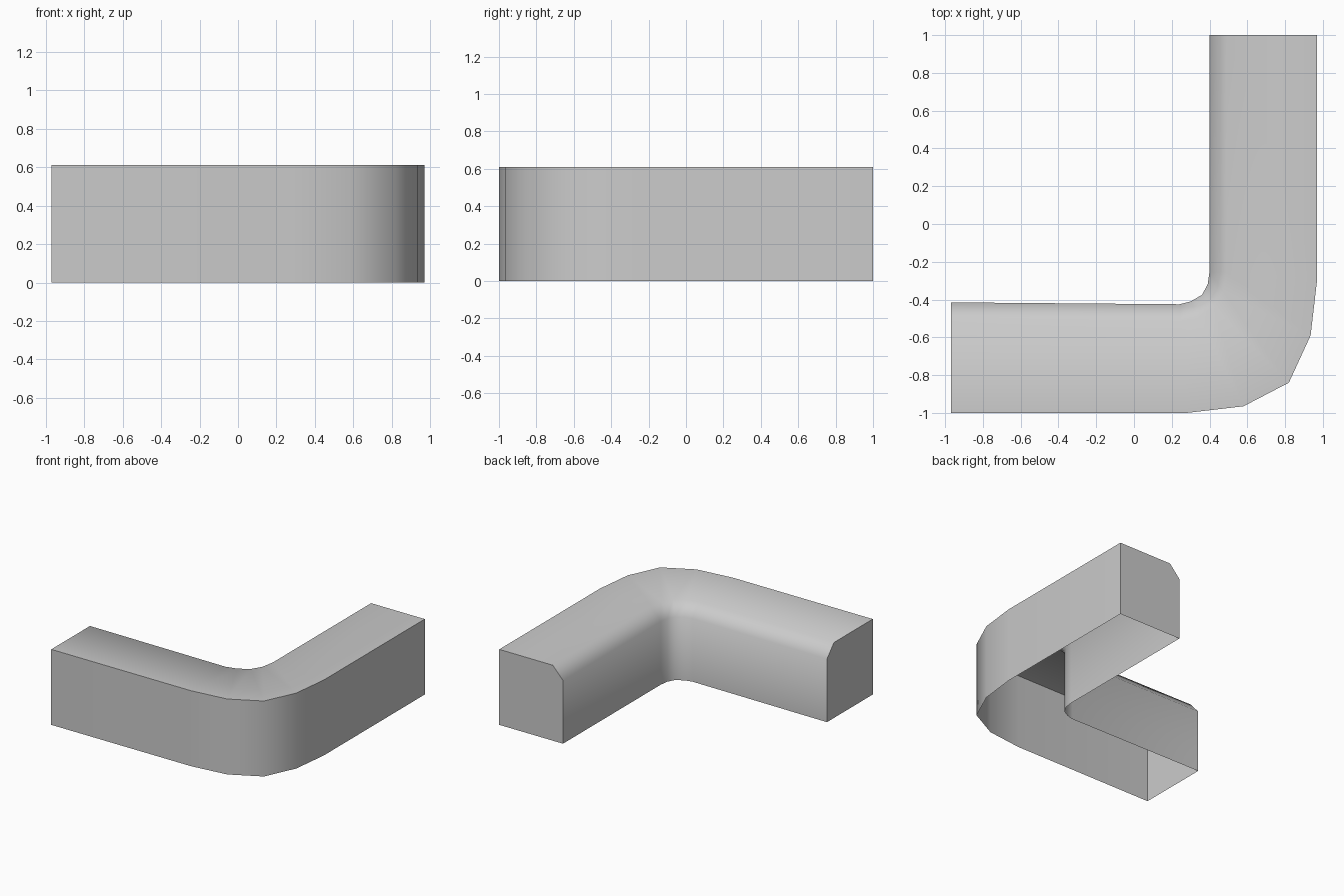
import bpy
import bmesh
import math
from mathutils import Vector

cube = bpy.data.objects.get("Cube")
if cube:
    bpy.data.objects.remove(cube, do_unlink=True)

HEIGHT = 0.61
CHAMFER = 0.09

# Plan outlines of the outer and inner walls, station by station round the bend
outer = [(-0.97, -1), (0.28, -1), (0.58, -0.965), (0.82, -0.84),
         (0.935, -0.59), (0.97, -0.29), (0.97, 1)]
inner = [(-0.97, -0.415), (0.24, -0.425), (0.30, -0.41), (0.36, -0.375),
         (0.39, -0.32), (0.40, -0.25), (0.40, 1)]

grey = bpy.data.materials.new("plain grey")
grey.use_nodes = True
colour = (0.6, 0.6, 0.6, 1)
grey.diffuse_color = colour
grey.node_tree.nodes["Principled BSDF"].inputs["Base Color"].default_value = colour

# Cross-section with a chamfered inner top edge, open underneath
bm = bmesh.new()
rings = []
for o, i in zip(outer, inner):
    o, i = Vector(o), Vector(i)
    lip = i + (o - i).normalized() * CHAMFER
    section = [(o, 0), (o, HEIGHT), (lip, HEIGHT), (i, HEIGHT - 0.1), (i, 0)]
    rings.append([bm.verts.new((p.x, p.y, z)) for p, z in section])

# Walls and top
for a, b in zip(rings, rings[1:]):
    for k in range(len(a) - 1):
        bm.faces.new((a[k], b[k], b[k + 1], a[k + 1]))

# End caps
bm.faces.new(rings[0])
bm.faces.new(rings[-1][::-1])

mesh = bpy.data.meshes.new("corner_block")
bm.to_mesh(mesh)
bm.free()
mesh.materials.append(grey)
block = bpy.data.objects.new("corner_block", mesh)
bpy.context.collection.objects.link(block)

# Smooth bend and chamfer, sharp outer edge and ends
bpy.ops.object.select_all(action="DESELECT")
block.select_set(True)
bpy.context.view_layer.objects.active = block
bpy.ops.object.shade_smooth_by_angle(angle=math.radians(60))
